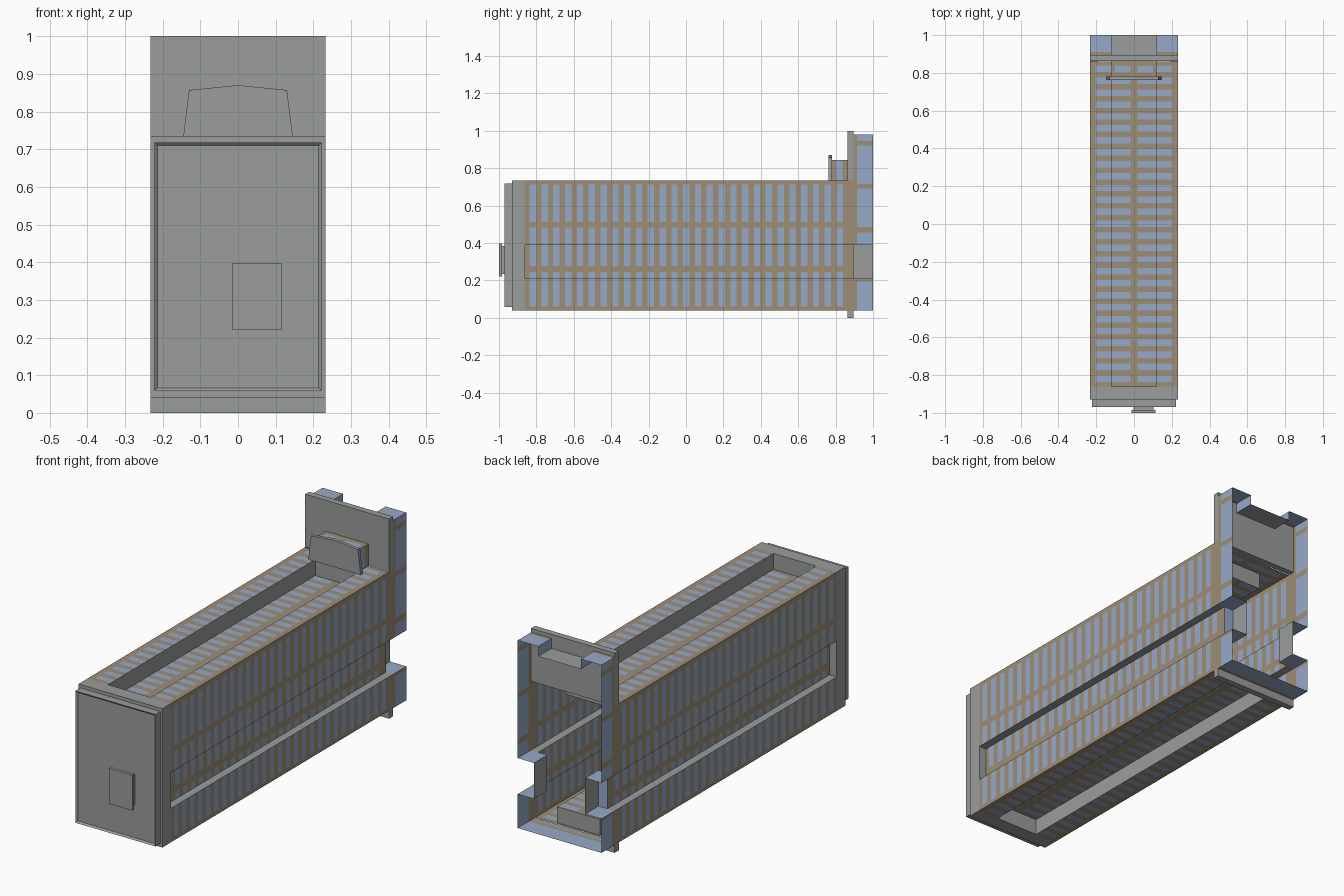
import bpy, bmesh

if "Cube" in bpy.data.objects:
    bpy.data.objects.remove(bpy.data.objects["Cube"])


def mat(name, rgb):
    m = bpy.data.materials.new(name)
    m.diffuse_color = (*rgb, 1)
    m.use_nodes = True
    m.node_tree.nodes["Principled BSDF"].inputs["Base Color"].default_value = m.diffuse_color
    return m


GRAY, TAN, BLUE = 0, 1, 2
MATS = [mat("concrete gray", (0.32, 0.34, 0.33)),
        mat("facade tan", (0.34, 0.27, 0.18)),
        mat("window blue", (0.31, 0.40, 0.58))]


def finish(name, bm):
    me = bpy.data.meshes.new(name)
    bm.to_mesh(me)
    bm.free()
    for m in MATS:
        me.materials.append(m)
    ob = bpy.data.objects.new(name, me)
    bpy.context.collection.objects.link(ob)
    return ob


def box(name, x0, x1, y0, y1, z0, z1):
    bm = bmesh.new()
    bmesh.ops.create_cube(bm, size=1)
    for v in bm.verts:
        v.co = ((x0 + x1) / 2 + v.co.x * (x1 - x0), (y0 + y1) / 2 + v.co.y * (y1 - y0),
                (z0 + z1) / 2 + v.co.z * (z1 - z0))
    return finish(name, bm)


def sheet(name, us, vs, place, rule, flip=False):
    """Grid sheet: rule(u, v) gives (depth, colour, wall colour) or None; steps get walls."""
    bm = bmesh.new()
    us, vs = sorted(set(us)), sorted(set(vs))
    nu, nv = len(us) - 1, len(vs) - 1

    def quad(pts, colour):
        f = bm.faces.new([bm.verts.new(place(*p)) for p in (pts[::-1] if flip else pts)])
        f.material_index = colour

    cell = {(i, j): rule((us[i] + us[i + 1]) / 2, (vs[j] + vs[j + 1]) / 2)
            for i in range(nu) for j in range(nv)}
    for (i, j), c in cell.items():
        if not c:
            continue
        a, b, p, q = us[i], us[i + 1], vs[j], vs[j + 1]
        d = c[0]
        quad([(a, p, d), (b, p, d), (b, q, d), (a, q, d)], c[1])
        r, t = cell.get((i + 1, j)), cell.get((i, j + 1))
        if r and r[0] != d:
            quad([(b, p, d), (b, p, r[0]), (b, q, r[0]), (b, q, d)], max(c, r)[2])
        if t and t[0] != d:
            quad([(a, q, d), (b, q, d), (b, q, t[0]), (a, q, t[0])], max(c, t)[2])
    bmesh.ops.remove_doubles(bm, verts=bm.verts, dist=1e-5)
    return finish(name, bm)


# Window layout shared by all facades
W, SLOT = 0.232, 0.118
BOT, TOP, REAR = 0.04, 0.735, 0.895
columns = [(-0.836 + 0.0631 * i, -0.802 + 0.0631 * i) for i in range(27)]
rows = [(0.06, 0.245), (0.278, 0.483), (0.513, 0.713)]
bands = [(0.195, 0.22), (0.455, 0.485), (0.69, 0.715), (0.92, 0.945)]
bays = [(-0.205, -0.018), (0.018, 0.205)]
col_cuts = [y for c in columns for y in c]


def inside(value, spans):
    return any(a < value < b for a, b in spans)


# Side facades with long slot and deep rear notch
def side_rule(y, z):
    if y < REAR and z > TOP:
        return None
    notch = 0.21 < z < 0.39
    if y > REAR:
        if notch:
            return (0.09, GRAY, BLUE)
        return (0, TAN if y < 0.915 or inside(z, bands) else BLUE, BLUE)
    glass = BLUE if inside(y, columns) and inside(z, rows) else TAN
    return (0.04 if notch else 0, glass, GRAY)


for s, name in ((1, "right_facade"), (-1, "left_facade")):
    sheet(name, [-0.86, REAR, 0.915, 1.0] + col_cuts,
          [BOT, 0.21, 0.39, TOP, 0.98] + [z for r in rows + bands for z in r],
          lambda y, z, d, s=s: (s * (W - d), y, z), side_rule, s < 0)


# Top and bottom facades with a recessed channel
def deck_rule(slot_end, keep):
    def rule(x, y):
        if not keep(y):
            return None
        if y > REAR:
            return (0, TAN if y < 0.91 else BLUE, GRAY)
        glass = BLUE if inside(y, columns) and inside(x, bays) else TAN
        return (0.08 if abs(x) < SLOT and y < slot_end else 0, glass, GRAY)
    return rule


x_cuts = [-W, -SLOT, SLOT, W] + [x for b in bays for x in b]
sheet("top_facade", x_cuts, [-0.86, 0.78, 0.86] + col_cuts,
      lambda x, y, d: (x, y, TOP - d), deck_rule(0.78, lambda y: y < 0.86))
sheet("bottom_facade", x_cuts, [-0.86, 0.85, 0.86, REAR, 0.91, 1.0] + col_cuts,
      lambda x, y, d: (x, y, BOT + d), deck_rule(0.85, lambda y: not 0.86 < y < REAR), True)


# Rear roof with gray recess between two blue corners
def rear_rule(x, y):
    if abs(x) < SLOT:
        return (0.05, GRAY, BLUE)
    return (0, TAN if y < 0.91 else BLUE, BLUE)


sheet("rear_roof", [-W, -SLOT, SLOT, W], [REAR, 0.91, 1.0],
      lambda x, y, d: (x, y, 0.98 - d), rear_rule)

# Rear plate above and below the open body
box("rear_plate_upper", -W, W, 0.863, REAR, TOP, 1.0)
box("rear_plate_lower", -W, W, 0.863, REAR, 0, BOT)

# Front cap
box("front_cap", -W, W, -0.93, -0.86, BOT, TOP)

# Front panel with shallow inset
panel = box("front_panel", -0.222, 0.222, -0.97, -0.93, 0.058, 0.718)
bm = bmesh.new()
bm.from_mesh(panel.data)
front = [f for f in bm.faces if f.normal.y < -0.9 or f.calc_center_median().y < -0.969]
bmesh.ops.inset_region(bm, faces=front, thickness=0.012)
for v in front[0].verts:
    v.co.y += 0.008
bm.to_mesh(panel.data)
bm.free()

# Front button on its stem
box("button_stem", -0.002, 0.103, -0.985, -0.96, 0.235, 0.385)
box("button", -0.014, 0.115, -1.0, -0.985, 0.22, 0.398)

# Block behind the crest, with windows on the top and sides
block = box("crest_block", -SLOT, SLOT, 0.78, 0.863, TOP, 0.845)
bm = bmesh.new()
bm.from_mesh(block.data)
for co, no in [((0, y, 0), (0, 1, 0)) for y in (0.802, 0.836)] + [((x, 0, 0), (1, 0, 0)) for x in (-0.1, -0.018, 0.018, 0.1)]:
    bmesh.ops.bisect_plane(bm, geom=bm.verts[:] + bm.edges[:] + bm.faces[:],
                           plane_co=co, plane_no=no)
bm.normal_update()
for f in bm.faces:
    c = f.calc_center_median()
    if abs(f.normal.y) < 0.5:
        on_glass = 0.802 < c.y < 0.836 and (abs(f.normal.x) > 0.5 or 0.018 < abs(c.x) < 0.1)
        f.material_index = BLUE if on_glass else TAN
bm.to_mesh(block.data)
bm.free()


# Crest: pointed plaque
def plaque(name, pts, y0, y1):
    bm = bmesh.new()
    f = bm.faces.new([bm.verts.new((x, y0, z)) for x, z in pts])
    r = bmesh.ops.extrude_face_region(bm, geom=[f])
    for v in r["geom"]:
        if isinstance(v, bmesh.types.BMVert):
            v.co.y = y1
    bmesh.ops.recalc_face_normals(bm, faces=bm.faces)
    return finish(name, bm)


plaque("crest", [(-0.145, TOP), (0.145, TOP), (0.13, 0.857), (0, 0.87), (-0.13, 0.857)], 0.763, 0.78)
